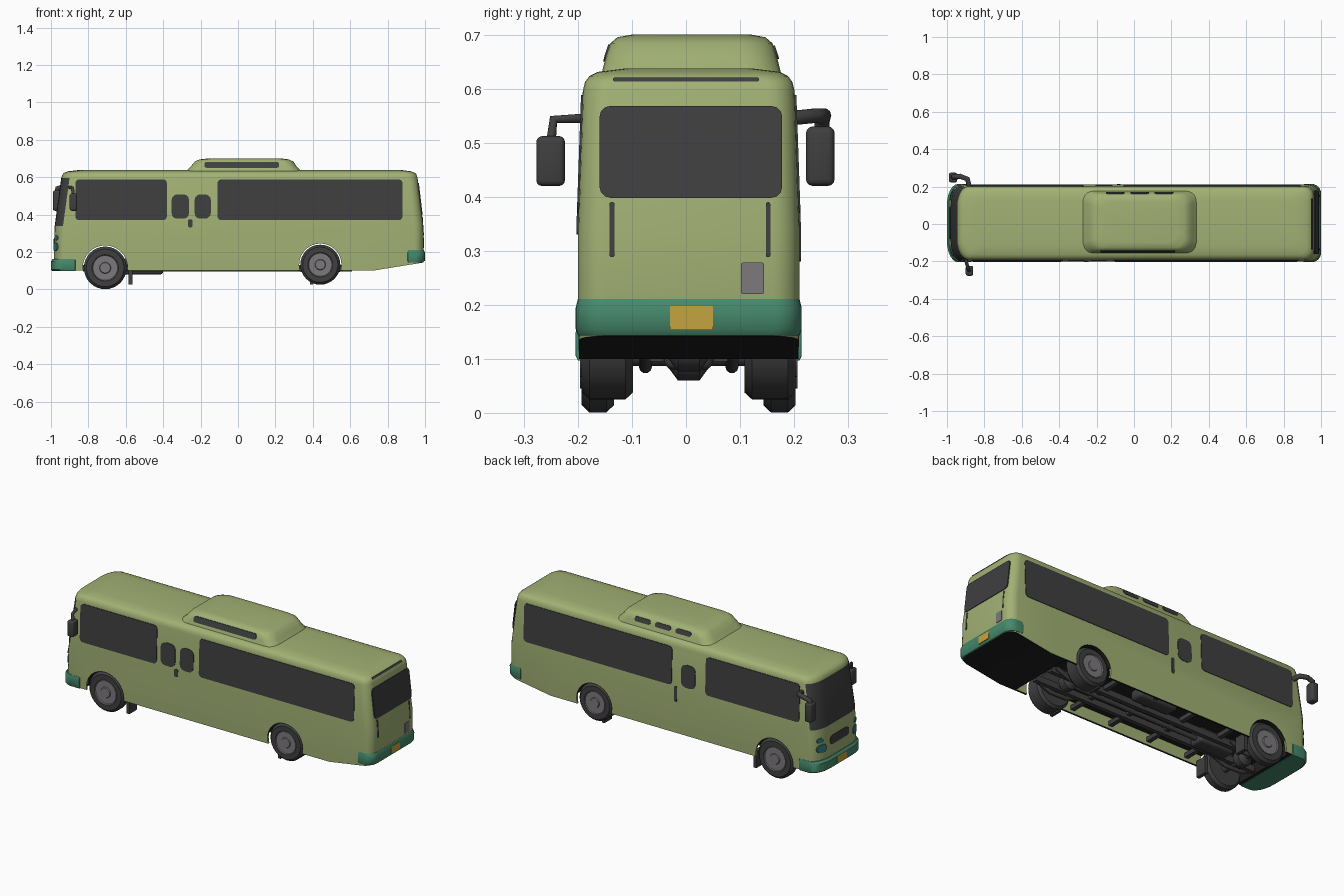
import bpy, bmesh, math

if "Cube" in bpy.data.objects:
    bpy.data.objects.remove(bpy.data.objects["Cube"])

C = 0.005  # body centre line in y


def material(name, rgb):
    m = bpy.data.materials.new(name)
    m.diffuse_color = (*rgb, 1)
    m.use_nodes = True
    m.node_tree.nodes["Principled BSDF"].inputs["Base Color"].default_value = m.diffuse_color
    return m


GREEN = material("green paint", (0.36, 0.44, 0.175))
DARK = material("dark grey", (0.05, 0.05, 0.052))
TEAL = material("teal bumper", (0.06, 0.25, 0.15))
BLUE = material("blue lamp", (0.03, 0.2, 0.2))
YELLOW = material("yellow plate", (0.55, 0.37, 0.05))
GREY = material("grey metal", (0.2, 0.19, 0.2))
BLACK = material("black underside", (0.014, 0.014, 0.014))


def finish(name, bm, mats, angle=35):
    bmesh.ops.recalc_face_normals(bm, faces=bm.faces)
    me = bpy.data.meshes.new(name)
    bm.to_mesh(me)
    bm.free()
    ob = bpy.data.objects.new(name, me)
    bpy.context.collection.objects.link(ob)
    for m in mats:
        me.materials.append(m)
    if angle:
        smooth(ob, angle)
    return ob


def smooth(ob, angle):
    bpy.ops.object.select_all(action='DESELECT')
    ob.select_set(True)
    bpy.context.view_layer.objects.active = ob
    bpy.ops.object.shade_smooth_by_angle(angle=math.radians(angle))


def bridge(bm, rings, caps=True):
    n = len(rings[0])
    vs = [[bm.verts.new(p) for p in r] for r in rings]
    for a, b in zip(vs, vs[1:]):
        for i in range(n):
            bm.faces.new((a[i], a[(i + 1) % n], b[(i + 1) % n], b[i]))
    if caps:
        bm.faces.new(vs[0][::-1])
        bm.faces.new(vs[-1])


def outline(x0, x1, y0, y1, r0, r1, n=6):
    """Rounded rectangle; r0 = (rx, ry) at the x0 end, r1 at the x1 end."""
    pts = []
    for k, (cx, cy, r) in enumerate(((x0 + r0[0], y0 + r0[1], r0), (x1 - r1[0], y0 + r1[1], r1),
                                     (x1 - r1[0], y1 - r1[1], r1), (x0 + r0[0], y1 - r0[1], r0))):
        for i in range(n + 1):
            a = math.pi * (1 + k / 2 + i / n / 2)
            pts.append((cx + r[0] * math.cos(a), cy + r[1] * math.sin(a)))
    return pts


def loft(rows, r0, r1, c=C):
    bm = bmesh.new()
    bridge(bm, [[(x, y, z) for x, y in outline(xf, xr, c - h, c + h, r0, r1)] for z, xf, xr, h in rows])
    return bm


def prof(rows, z):
    for a, b in zip(rows, rows[1:]):
        if z <= b[0]:
            t = (z - a[0]) / (b[0] - a[0])
            return [p + t * (q - p) for p, q in zip(a, b)][1:]
    return rows[-1][1:]


def plate(name, f, u0, u1, z0, z1, mat, r=0.012, off=0.003):
    """Thin rounded plate laid on the surface f(u, z, offset)."""
    r = min(r, (u1 - u0) * 0.45, (z1 - z0) * 0.45)
    pts = outline(u0, u1, z0, z1, (r, r), (r, r), 3)
    bm = bmesh.new()
    bridge(bm, [[f(u, z, o) for u, z in pts] for o in (off - 0.006, off)])
    return finish(name, bm, [mat], 0)


def box(name, x0, x1, y0, y1, z0, z1, mat, bevel=0.0):
    bm = bmesh.new()
    bridge(bm, [[(x0, y0, z), (x1, y0, z), (x1, y1, z), (x0, y1, z)] for z in (z0, z1)])
    if bevel:
        bmesh.ops.bevel(bm, geom=bm.edges[:], offset=bevel, segments=3, affect='EDGES', profile=0.5)
    return finish(name, bm, [mat])


def lathe(name, pts, x, z, y, s, mat, n=32):
    """Revolve (radius, depth) about an axis along y; s is the outward side."""
    bm = bmesh.new()
    bridge(bm, [[(x + r * math.cos(2 * math.pi * i / n), y - s * d, z + r * math.sin(2 * math.pi * i / n))
                 for i in range(n)] for r, d in pts])
    return finish(name, bm, [mat])


def tube(name, pts, r, mat):
    cu = bpy.data.curves.new(name, 'CURVE')
    cu.dimensions = '3D'
    cu.bevel_depth, cu.bevel_resolution, cu.use_fill_caps = r, 3, True
    sp = cu.splines.new('POLY')
    sp.points.add(len(pts) - 1)
    for p, q in zip(sp.points, pts):
        p.co = (*q, 1)
    cu.materials.append(mat)
    bpy.context.collection.objects.link(bpy.data.objects.new(name, cu))


# Body shell: rows of (z, front x, rear x, half width)
BODY = [(0.10, -0.985, 0.985, 0.203), (0.17, -0.985, 0.993, 0.205), (0.34, -0.98, 0.99, 0.205),
        (0.595, -0.945, 0.96, 0.196), (0.612, -0.94, 0.955, 0.192), (0.623, -0.93, 0.945, 0.184),
        (0.631, -0.91, 0.925, 0.168), (0.637, -0.86, 0.88, 0.12)]
RF, RR = (0.06, 0.11), (0.05, 0.05)
WHEELS = [(-0.71, 0.115, 0.114, 0.06), (0.44, 0.132, 0.107, 0.095)]  # x, z, radius, width

bm = loft(BODY, RF, RR)
bmesh.ops.bisect_plane(bm, geom=bm.verts[:] + bm.edges[:] + bm.faces[:], plane_co=(0.72, 0, 0), plane_no=(1, 0, 0))
for v in bm.verts:  # rear underside slopes up
    if v.co.z < 0.11 and v.co.x > 0.72:
        v.co.z += (v.co.x - 0.72) * 0.16
body = finish("bus_body", bm, [GREEN, DARK, BLACK], 0)

# Hollow the underside and cut the wheel arches
cutters = [box("under_cutter", -0.85, 0.62, C - 0.192, C + 0.192, -0.1, 0.165, GREEN)]
for x, z, r, w in WHEELS:
    cutters.append(lathe("arch_cutter", [(r + 0.006, -0.3), (r + 0.006, 0.3)], x, z, 0, 1, GREEN))
bpy.context.view_layer.objects.active = body
for c in cutters:
    c.hide_render = True
    mod = body.modifiers.new("cut", 'BOOLEAN')
    mod.operation, mod.solver, mod.object = 'DIFFERENCE', 'EXACT', c
    bpy.ops.object.modifier_apply(modifier=mod.name)
for c in cutters:
    bpy.data.objects.remove(c)

# Windscreen wraps the nose; the underside and arches are dark
for p in body.data.polygons:
    x, y, z = p.center
    p.material_index = 0
    if 0.35 < z < 0.59 and x < prof(BODY, z)[0] + 0.045:
        p.material_index = 1
    elif p.normal.z < -0.5 and z < 0.3:
        p.material_index = 2
    elif abs(y - C) < 0.19 and z < 0.26 and -0.88 < x < 0.65 and abs(p.normal.y) < 0.5:
        p.material_index = 2
smooth(body, 35)

# Roof unit
UNIT = [(0.62, -0.29, 0.35, 0.168), (0.66, -0.25, 0.312, 0.158), (0.684, -0.23, 0.295, 0.15),
        (0.695, -0.205, 0.27, 0.137), (0.70, -0.16, 0.23, 0.11)]
finish("roof_unit", loft(UNIT, (0.06, 0.06), (0.06, 0.06), 0.01), [GREEN])


def side_of(rows, s, c=C):
    return lambda u, z, o: (u, c + s * (prof(rows, z)[2] + o), z)


def front(y, z, o):
    d = max(0, abs(y - C) - prof(BODY, z)[2] + RF[1]) / RF[1]
    return (prof(BODY, z)[0] + RF[0] * (1 - math.sqrt(max(0, 1 - d * d))) - o, y, z)


def rear(y, z, o):
    return (prof(BODY, z)[1] + o, y, z)


# Side windows, door windows and handles
right, left = side_of(BODY, -1), side_of(BODY, 1)
for f, u0, u1, z0, z1 in ((right, -0.87, -0.38, 0.37, 0.588), (right, -0.11, 0.88, 0.37, 0.588),
                          (left, -0.87, -0.27, 0.37, 0.588), (left, -0.055, 0.89, 0.37, 0.588)):
    plate("side_window", f, u0, u1, z0, z1, DARK, 0.02)
for f, u0, u1 in ((right, -0.355, -0.262), (right, -0.232, -0.145), (left, -0.205, -0.115)):
    plate("door_window", f, u0, u1, 0.378, 0.508, DARK, 0.03)
plate("door_handle", right, -0.268, -0.242, 0.33, 0.375, DARK)
plate("door_handle", left, -0.09, -0.072, 0.28, 0.37, DARK)

# Roof unit vents
plate("unit_vent", side_of(UNIT, -1, 0.01), -0.18, 0.22, 0.65, 0.682, DARK)
for u in (-0.15, -0.02, 0.11):
    plate("unit_vent", side_of(UNIT, 1, 0.01), u, u + 0.1, 0.655, 0.68, DARK)

# Rear window, vent, side grips and hatch
plate("rear_window", rear, -0.16, 0.178, 0.398, 0.568, DARK, 0.02, 0.004)
plate("rear_vent", rear, -0.135, 0.135, 0.613, 0.621, DARK)
plate("rear_grip", rear, -0.142, -0.132, 0.288, 0.39, DARK)
plate("rear_grip", rear, 0.148, 0.156, 0.288, 0.39, DARK)
plate("rear_hatch", rear, 0.102, 0.144, 0.22, 0.278, GREY, 0.003)

# Nose grille and lamps
plate("front_grille", front, C - 0.085, C + 0.085, 0.225, 0.275, DARK, 0.02)
for s in (-1, 1):
    plate("headlamp", front, C + s * 0.15 - 0.03, C + s * 0.15 + 0.03, 0.205, 0.25, BLUE, 0.02, 0.005)
    plate("turn_lamp", front, C + s * 0.16 - 0.018, C + s * 0.16 + 0.018, 0.262, 0.288, BLUE, 0.012, 0.005)

# Bumpers and number plates
finish("front_bumper", loft([(0.097, -0.99, -0.87, 0.205), (0.105, -1.0, -0.87, 0.209), (0.15, -1.0, -0.87, 0.209),
                             (0.163, -0.99, -0.87, 0.206)], RF, (0.004, 0.004)), [TEAL])
bm = loft([(0.143, 0.91, 0.99, 0.205), (0.155, 0.907, 0.998, 0.209), (0.195, 0.907, 1.0, 0.209),
           (0.211, 0.91, 0.993, 0.205)], (0.004, 0.004), RR)
finish("rear_bumper", bm, [TEAL])
plate("rear_number_plate", lambda u, z, o: (0.998 + o, u, z), -0.03, 0.05, 0.153, 0.198, YELLOW, 0.003)
plate("front_number_plate", lambda u, z, o: (-0.998 - o, u, z), -0.04, 0.05, 0.108, 0.15, YELLOW, 0.003)

# Wheels with rims, and mud flaps
for x, z, r, w in WHEELS:
    for s in (-1, 1):
        y = C + s * 0.198
        lathe("tyre", [(0.55 * r, 0.01), (0.62 * r, 0), (0.88 * r, 0), (r, 0.014), (r, w - 0.014),
                       (0.88 * r, w), (0.3 * r, w)], x, z, y, s, DARK)
        lathe("wheel_rim", [(0.62 * r, 0.002), (0.61 * r, -0.003), (0.54 * r, 0.008), (0.3 * r, 0.008),
                            (0.24 * r, -0.003), (0.01, -0.003)], x, z, y, s, GREY)
        a, b = sorted((C + s * 0.12, C + s * 0.188))
        box("mud_flap", *((-0.585, -0.565) if x < 0 else (0.385, 0.4)), a, b, 0.025, 0.12, DARK)
    # Axle and hub casing
    lathe("axle", [(0.018, -0.17), (0.018, -0.04), (0.045, -0.02), (0.045, 0.02), (0.018, 0.04), (0.018, 0.17)],
          x, z - 0.01, C, 1, DARK, 16)

# Chassis rails, cross members, engine and tank
for s in (-1, 1):
    box("chassis_rail", -0.83, 0.61, C + s * 0.06 - 0.012, C + s * 0.06 + 0.012, 0.095, 0.13, DARK)
    for x, *_ in WHEELS:
        tube("leaf_spring", [(x - 0.14, C + s * 0.08, 0.12), (x - 0.05, C + s * 0.08, 0.085),
                             (x + 0.05, C + s * 0.08, 0.085), (x + 0.14, C + s * 0.08, 0.12)], 0.012, DARK)
for x in (-0.5, -0.25, 0.0, 0.25):
    box("cross_member", x - 0.012, x + 0.012, C - 0.19, C + 0.19, 0.115, 0.14, DARK)
box("gearbox", -0.62, -0.4, C - 0.045, C + 0.045, 0.08, 0.165, DARK, 0.015)
box("fuel_tank", -0.15, 0.1, 0.085, 0.17, 0.105, 0.165, DARK, 0.02)
tube("drive_shaft", [(-0.42, C, 0.11), (0.42, C, 0.115)], 0.014, DARK)

# Mirrors on their arms
box("right_mirror", -0.9, -0.86, -0.277, -0.224, 0.42, 0.512, DARK, 0.01)
tube("right_mirror_arm", [(-0.9, -0.19, 0.545), (-0.885, -0.245, 0.543), (-0.88, -0.25, 0.50)], 0.009, DARK)
box("left_mirror", -0.99, -0.945, 0.222, 0.275, 0.42, 0.53, DARK, 0.012)
tube("left_mirror_arm", [(-0.88, 0.19, 0.545), (-0.89, 0.24, 0.55), (-0.93, 0.255, 0.55),
                         (-0.965, 0.252, 0.54), (-0.97, 0.25, 0.51)], 0.014, DARK)
